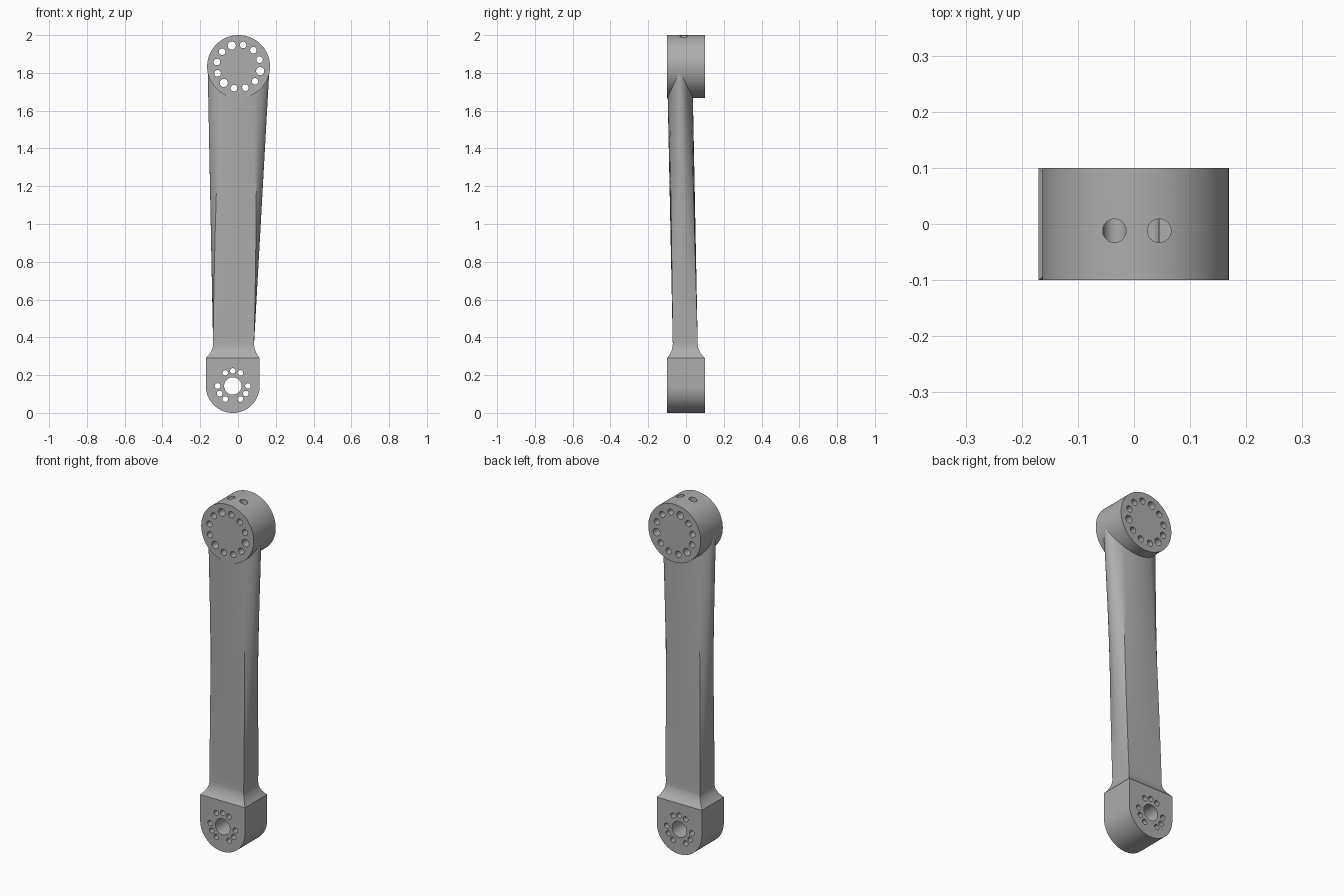
import bpy, bmesh, math
from mathutils import Matrix, Vector

cube = bpy.data.objects.get("Cube")
if cube:
    bpy.data.objects.remove(cube, do_unlink=True)

grey = bpy.data.materials.new("plain grey")
grey.use_nodes = True
grey.diffuse_color = (0.42, 0.42, 0.42, 1)
grey.node_tree.nodes["Principled BSDF"].inputs["Base Color"].default_value = grey.diffuse_color

HUB = Vector((0.003, 0, 1.8335))
HUB_R = 0.1665
FOOT = Vector((-0.0275, 0, 0.1425))
FOOT_R = 0.1425
FOOT_TOP, HALF_Y = 0.29, 0.1


def make_object(name, bm):
    bmesh.ops.recalc_face_normals(bm, faces=bm.faces)
    mesh = bpy.data.meshes.new(name)
    bm.to_mesh(mesh)
    bm.free()
    mesh.materials.append(grey)
    obj = bpy.data.objects.new(name, mesh)
    bpy.context.collection.objects.link(obj)
    return obj


def add_cylinder(bm, centre, radius, depth, sides, along_y=True):
    turn = Matrix.Rotation(math.pi / 2, 4, "X") if along_y else Matrix()
    bmesh.ops.create_cone(bm, cap_ends=True, segments=sides, radius1=radius, radius2=radius,
                          depth=depth, matrix=Matrix.Translation(centre) @ turn)


def on_circle(centre, radius, degrees):
    a = math.radians(degrees)
    return centre + Vector((math.cos(a), 0, math.sin(a))) * radius


def cut(obj, *cutters):
    for cutter in cutters:
        mod = obj.modifiers.new("holes", "BOOLEAN")
        mod.operation, mod.solver, mod.object = "DIFFERENCE", "EXACT", cutter
    graph = bpy.context.evaluated_depsgraph_get()
    mesh = bpy.data.meshes.new_from_object(obj.evaluated_get(graph))
    obj.modifiers.clear()
    obj.data = mesh


# Round hub at the top
bm = bmesh.new()
add_cylinder(bm, HUB, HUB_R, 2 * HALF_Y, 96)
hub = make_object("hub", bm)

# Foot: half-round profile with a square top, extruded front to back
bm = bmesh.new()
profile = [on_circle(FOOT, FOOT_R, 180 + 180 * i / 48) for i in range(49)]
profile += [Vector((FOOT.x + s * FOOT_R, 0, FOOT_TOP)) for s in (1, -1)]
face = bm.faces.new([bm.verts.new(p - Vector((0, HALF_Y, 0))) for p in profile])
ext = bmesh.ops.extrude_face_region(bm, geom=[face])
bmesh.ops.translate(bm, vec=(0, 2 * HALF_Y, 0),
                    verts=[v for v in ext["geom"] if isinstance(v, bmesh.types.BMVert)])
foot = make_object("foot", bm)

# Arm: lofted from a rectangle at the ankle to an ellipse at the hub
ANKLE, ARM_TOP = 0.365, 1.8
CORNER = 55
STEPS = 16
low = (-0.132, 0.085, -0.07, 0.062)
high = (-0.16, 0.165, -0.0995, 0.034)
base = (FOOT.x - FOOT_R, FOOT.x + FOOT_R, -HALF_Y, HALF_Y)


def mix(a, b, t):
    return a + (b - a) * t


def section(bounds, z, roundness):
    x0, x1, y0, y1 = bounds
    centre = Vector(((x0 + x1) / 2, (y0 + y1) / 2))
    half = Vector(((x1 - x0) / 2, (y1 - y0) / 2))
    angles = [-CORNER, CORNER, 180 - CORNER, 180 + CORNER, 360 - CORNER]
    corners = [(1, -1), (1, 1), (-1, 1), (-1, -1), (1, -1)]
    ring = []
    for k in range(4):
        for i in range(STEPS):
            s = i / STEPS
            a = math.radians(mix(angles[k], angles[k + 1], s))
            square = Vector(corners[k]).lerp(Vector(corners[k + 1]), s)
            p = square.lerp(Vector((math.cos(a), math.sin(a))), roundness)
            ring.append((centre.x + p.x * half.x, centre.y + p.y * half.y, z))
    return ring


sections = []
for i in range(8):
    u = i / 8
    flare = (1 - u) ** 2
    sections.append(section([mix(a, b, flare) for a, b in zip(low, base)],
                            mix(FOOT_TOP, ANKLE, u), 0))
for i in range(25):
    t = i / 24
    sections.append(section([mix(a, b, t) for a, b in zip(low, high)],
                            mix(ANKLE, ARM_TOP, t), t))
bm = bmesh.new()
rings = [[bm.verts.new(p) for p in s] for s in sections]
count = len(rings[0])
for lower, upper in zip(rings, rings[1:]):
    for i in range(count):
        j = (i + 1) % count
        bm.faces.new((lower[i], lower[j], upper[j], upper[i]))
bm.faces.new(rings[0])
bm.faces.new(rings[-1])
arm = make_object("arm", bm)

# Ring of twelve hub holes, every fourth one larger
bm = bmesh.new()
for i in range(12):
    radius = 0.0215 if i % 4 == 3 else 0.0175
    add_cylinder(bm, on_circle(HUB, 0.117, 18 + 30 * i), radius, 0.5, 24)
hub_holes = make_object("hub_hole_cutter", bm)

# Two shallow holes in the crown of the hub
bm = bmesh.new()
for x in (-0.035, 0.045):
    add_cylinder(bm, Vector((x, -0.012, 2.0)), 0.021, 0.1, 24, along_y=False)
crown_holes = make_object("crown_hole_cutter", bm)

# Foot bore with nine small holes around it
bm = bmesh.new()
add_cylinder(bm, FOOT, 0.046, 0.5, 48)
for degrees in range(0, 360, 30):
    if degrees not in (30, 150, 270):
        add_cylinder(bm, on_circle(FOOT, 0.08, degrees), 0.0148, 0.5, 24)
foot_holes = make_object("foot_hole_cutter", bm)

cut(hub, hub_holes, crown_holes)
cut(arm, hub_holes)
cut(foot, foot_holes)
for cutter in (hub_holes, crown_holes, foot_holes):
    bpy.data.objects.remove(cutter, do_unlink=True)

# Smooth shading with crisp edges
for obj in (hub, arm, foot):
    bpy.ops.object.select_all(action="DESELECT")
    obj.select_set(True)
    bpy.context.view_layer.objects.active = obj
    bpy.ops.object.shade_smooth_by_angle(angle=math.radians(30))
